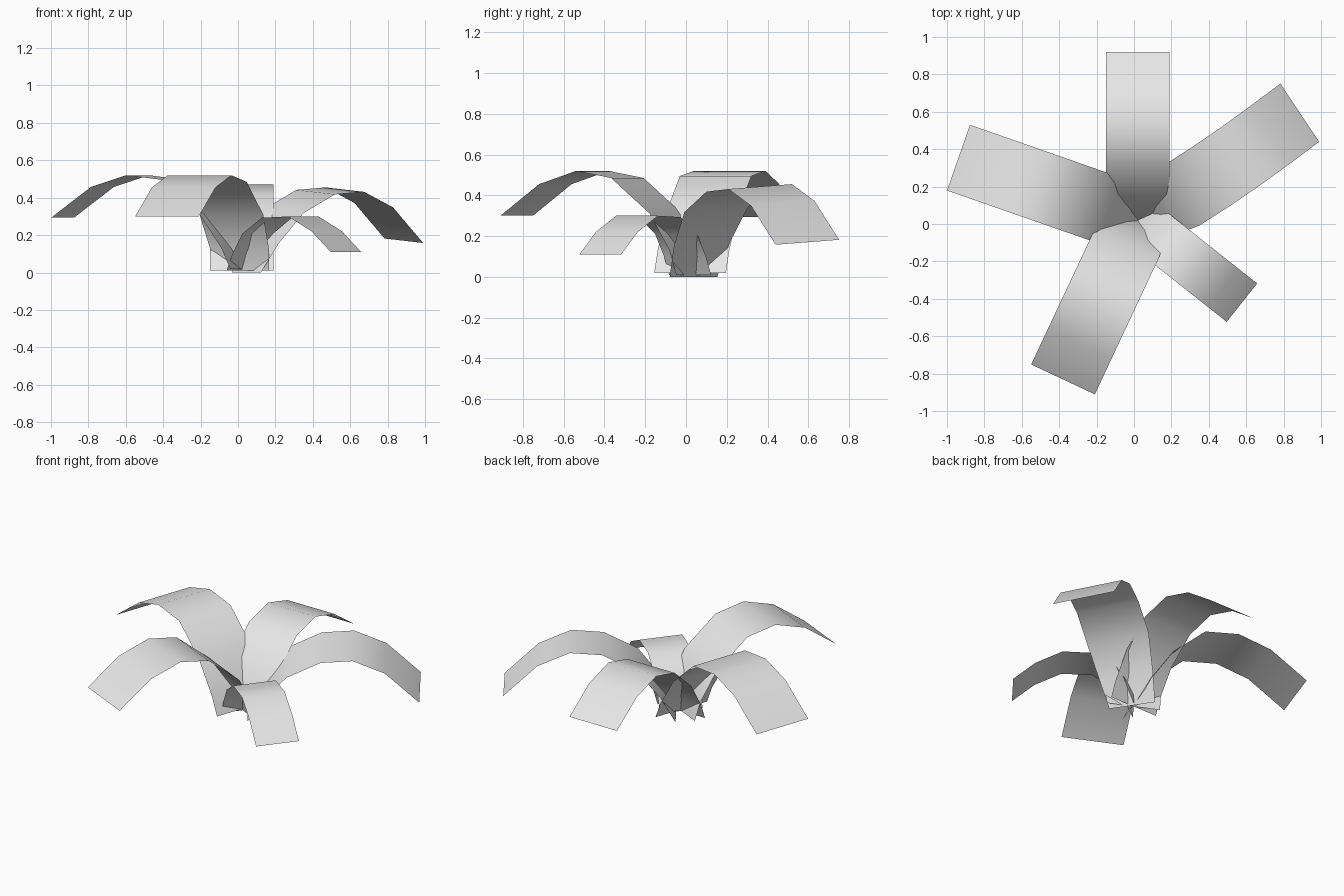
import bpy
import math
from mathutils import Vector

cube = bpy.data.objects.get("Cube")
if cube:
    bpy.data.objects.remove(cube, do_unlink=True)

# One plain pale grey for every leaf
grey = bpy.data.materials.new("pale_grey")
grey.use_nodes = True
COLOR = (0.8, 0.8, 0.8, 1)
grey.diffuse_color = COLOR
grey.node_tree.nodes["Principled BSDF"].inputs["Base Color"].default_value = COLOR

ROOT = Vector((0.02, 0.02, 0))


def leaf(name, direction, half_width, profile, base_width=None, bow=0, roll=0):
    """Bent strip: profile lists (distance out, height) from root to tip."""
    out = Vector((*direction, 0)).normalized()
    side = Vector((-out.y, out.x, 0))
    verts, faces = [], []
    last = len(profile) - 1
    for i, (r, z) in enumerate(profile):
        f = i / last
        w = half_width
        if base_width and i < 2:
            w = base_width + (half_width - base_width) * i / 2
        middle = ROOT + out * r + side * bow * math.sin(math.pi * f)
        for s in (-1, 1):
            p = middle + side * s * w
            p.z = z + s * roll * min(1, 3 * f)
            verts.append(p)
        if i:
            a = 2 * i
            faces.append((a - 2, a, a + 1, a - 1))
    mesh = bpy.data.meshes.new(name)
    mesh.from_pydata(verts, [], faces)
    mesh.materials.append(grey)
    mesh.polygons.foreach_set("use_smooth", [True] * len(faces))
    obj = bpy.data.objects.new(name, mesh)
    bpy.context.collection.objects.link(obj)
    return obj


# Five arching leaves around a shared root
leaf("back_leaf", (0, 1), 0.17,
     [(0, 0.01), (0.04, 0.11), (0.14, 0.27), (0.31, 0.42),
      (0.5, 0.47), (0.7, 0.41), (0.9, 0.27)])
leaf("front_leaf", (-0.425, -0.905), 0.188,
     [(0, 0.01), (0.03, 0.13), (0.13, 0.31), (0.34, 0.485),
      (0.53, 0.52), (0.73, 0.455), (0.94, 0.3)], base_width=0.16)
leaf("right_side_leaf", (-0.945, 0.33), 0.186,
     [(0, 0.02), (0.05, 0.13), (0.18, 0.32), (0.38, 0.495),
      (0.59, 0.52), (0.79, 0.457), (1.015, 0.293)])
leaf("left_side_leaf", (0.833, 0.553), 0.187,
     [(0.03, 0), (0.12, 0.16), (0.26, 0.33), (0.46, 0.43),
      (0.65, 0.443), (0.84, 0.36), (1.04, 0.17)],
     base_width=0.14, bow=-0.022, roll=0.012)
leaf("small_front_leaf", (0.784, -0.62), 0.131,
     [(0, 0.01), (0.04, 0.1), (0.11, 0.21), (0.24, 0.293),
      (0.42, 0.3), (0.58, 0.22), (0.71, 0.11)])
